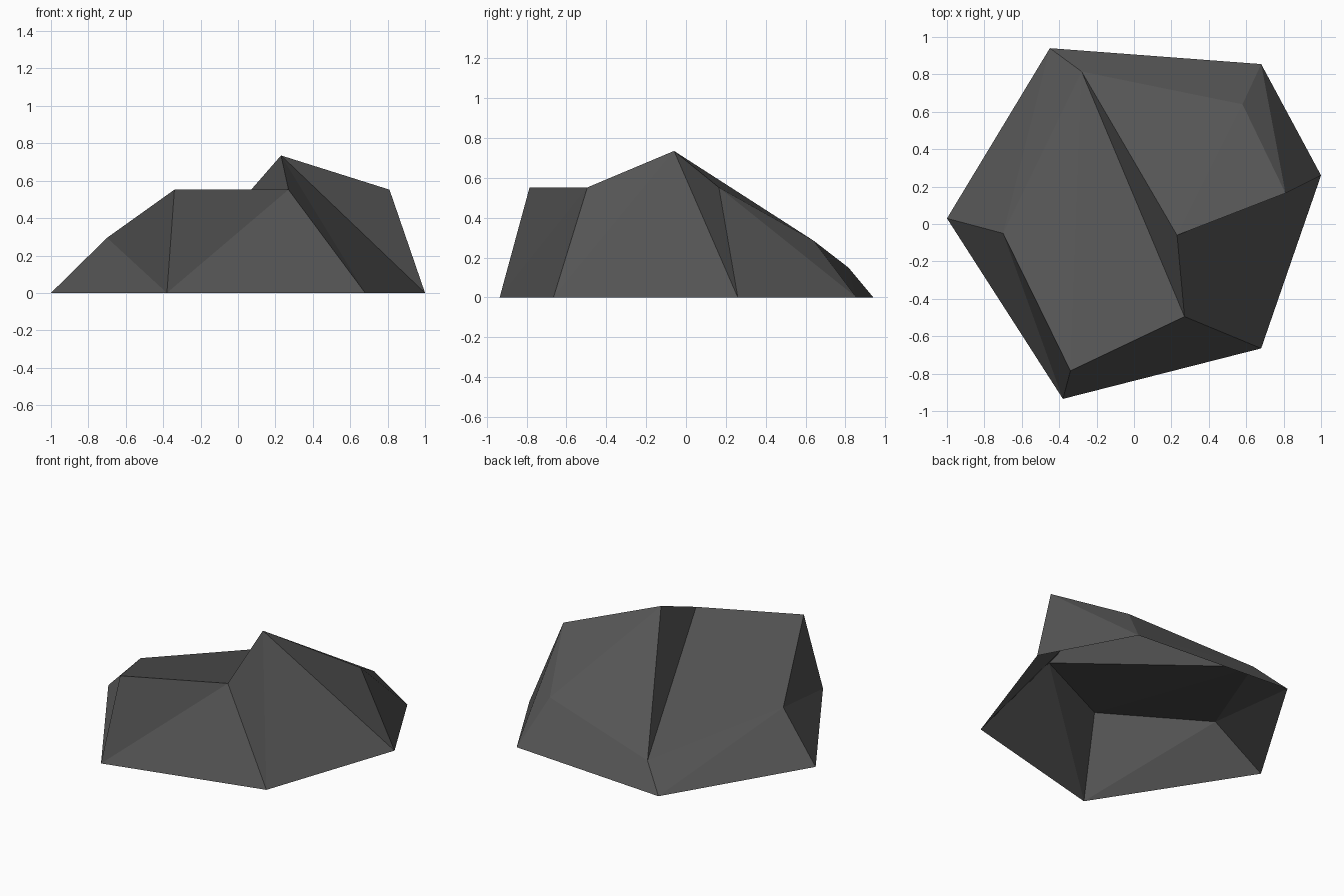
import bpy, bmesh

if "Cube" in bpy.data.objects:
    bpy.data.objects.remove(bpy.data.objects["Cube"])

grey = bpy.data.materials.new("dark grey stone")
grey.diffuse_color = (0.09, 0.09, 0.09, 1)
grey.use_nodes = True
grey.node_tree.nodes["Principled BSDF"].inputs["Base Color"].default_value = grey.diffuse_color

# Irregular six-sided footprint of the rock, open underneath
base = dict(A=(-1, 0.03), B=(-0.38, -0.935), C=(0.68, -0.665),
            D=(1, 0.26), E=(0.68, 0.855), F=(-0.45, 0.94))
# Upper corners: west shoulder, front ledge, peak, east shoulder, back
top = dict(G=(-0.70, -0.05, 0.295), H=(-0.34, -0.785, 0.552), I=(0.27, -0.495, 0.552),
           J=(0.23, -0.06, 0.735), K=(0.81, 0.165, 0.552), L=(0.58, 0.64, 0.285),
           M=(-0.28, 0.815, 0.15))

bm = bmesh.new()
v = {k: bm.verts.new((x, y, 0)) for k, (x, y) in base.items()}
v.update({k: bm.verts.new(p) for k, p in top.items()})

# Chipped facets: front and left flanks, sloping ledge, step, right and back flanks
facets = ("ABG BHG BIH BCI "
          "AGF FGM GHM HIM "
          "IJM CJI CDJ DKJ "
          "JLM JKL DEK ELK EML EFM")
for f in facets.split():
    bm.faces.new([v[c] for c in f])

mesh = bpy.data.meshes.new("rock")
bm.normal_update()
bm.to_mesh(mesh)
bm.free()
mesh.materials.append(grey)
rock = bpy.data.objects.new("rock", mesh)
bpy.context.collection.objects.link(rock)
